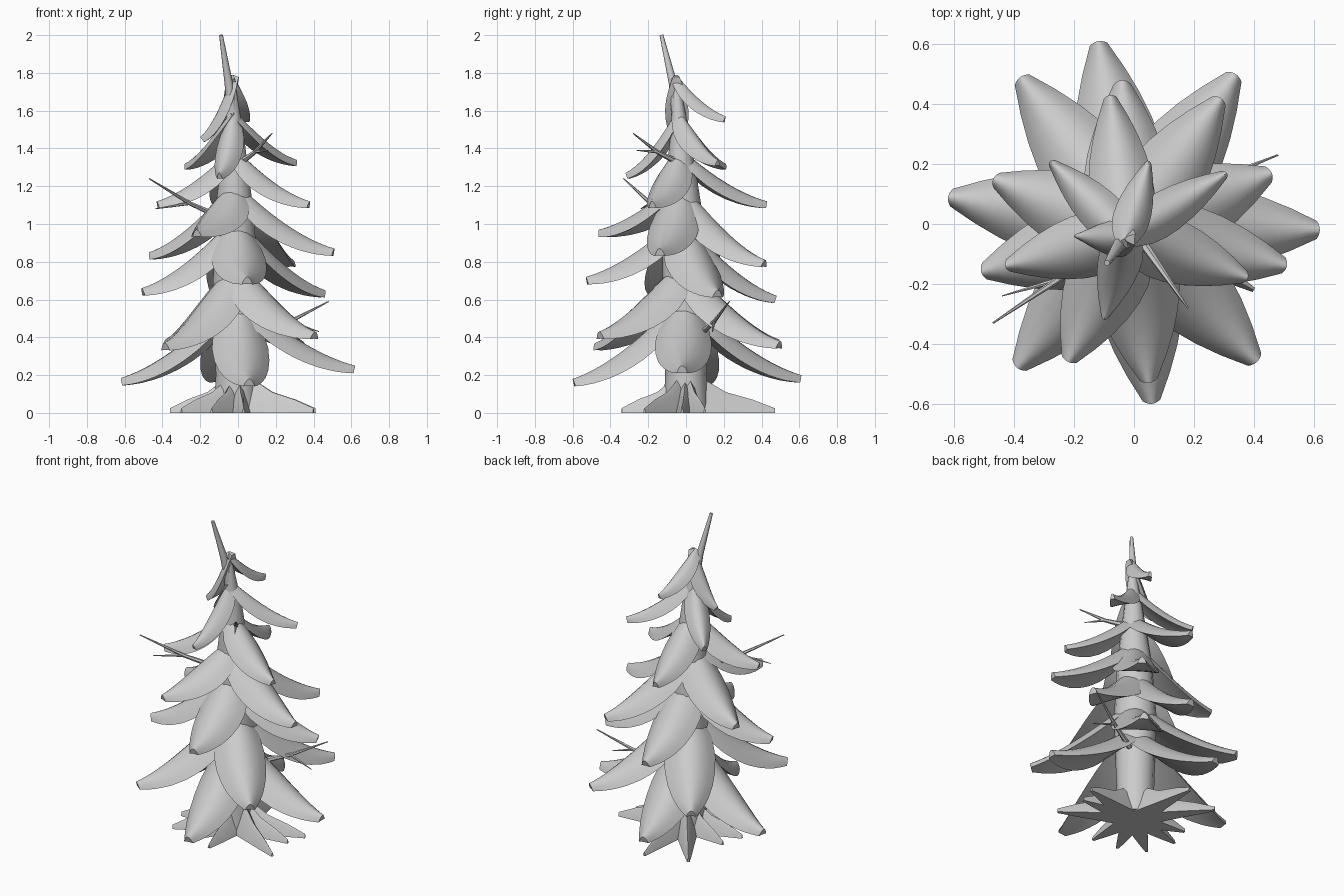
import bpy, bmesh, math
from mathutils import Vector

if "Cube" in bpy.data.objects:
    bpy.data.objects.remove(bpy.data.objects["Cube"])

GREY = bpy.data.materials.new("plain grey")
GREY.diffuse_color = (0.6, 0.6, 0.6, 1)
GREY.use_nodes = True
GREY.node_tree.nodes["Principled BSDF"].inputs["Base Color"].default_value = GREY.diffuse_color


def finish(name, bm, angle=50):
    """Turn a bmesh into a named, smooth shaded object."""
    bmesh.ops.recalc_face_normals(bm, faces=bm.faces)
    mesh = bpy.data.meshes.new(name)
    bm.to_mesh(mesh)
    bm.free()
    obj = bpy.data.objects.new(name, mesh)
    bpy.context.collection.objects.link(obj)
    mesh.materials.append(GREY)
    bpy.ops.object.select_all(action='DESELECT')
    obj.select_set(True)
    bpy.context.view_layer.objects.active = obj
    bpy.ops.object.shade_smooth_by_angle(angle=math.radians(angle))
    return obj


def loft(bm, rings):
    """Skin closed rings of points and cap both ends."""
    loops = [[bm.verts.new(p) for p in ring] for ring in rings]
    for a, b in zip(loops, loops[1:]):
        n = len(a)
        for i in range(n):
            j = (i + 1) % n
            bm.faces.new((a[i], a[j], b[j], b[i]))
    bm.faces.new(loops[0])
    bm.faces.new(loops[-1])


def tube(bm, points, radii, sides=8):
    """Tapered round tube through a few points."""
    pts = [Vector(p) for p in points]
    rings = []
    for i, p in enumerate(pts):
        d = (pts[min(i + 1, len(pts) - 1)] - pts[max(i - 1, 0)]).normalized()
        ref = Vector((1, 0, 0)) if abs(d.x) < 0.8 else Vector((0, 1, 0))
        u = d.cross(ref).normalized()
        v = d.cross(u)
        rings.append([p + radii[i] * (math.cos(k * math.tau / sides) * u
                                      + math.sin(k * math.tau / sides) * v)
                      for k in range(sides)])
    loft(bm, rings)


def sample(table, t):
    """Interpolate an evenly spaced table."""
    f = t * (len(table) - 1)
    i = min(int(f), len(table) - 2)
    return table[i] + (table[i + 1] - table[i]) * (f - i)


WIDTH = [0.3, 0.65, 0.9, 1.0, 0.98, 0.88, 0.71, 0.48, 0.2]


def bough(name, tip, root_z, half_width):
    """Drooping arched blade running from the trunk axis to its tip."""
    k = max(0, root_z - 0.3) / 1.5
    root = Vector((-0.03 * k, -0.05 * k, root_z))
    tip = Vector(tip)
    flat = Vector((tip.x - root.x, tip.y - root.y, 0))
    out = flat.normalized()
    side = Vector((-out.y, out.x, 0))
    drop = root.z - tip.z
    rings, steps, cols = [], 16, 8
    for s in range(steps + 1):
        t = s / steps
        p = root + flat * t
        p.z = tip.z + drop * (0.4 * (1 - t) + 0.6 * (1 - t) ** 1.8)
        slope = -drop * (0.4 + 1.08 * (1 - t) ** 0.8)
        normal = (Vector((0, 0, flat.length)) - out * slope).normalized()
        w = half_width * sample(WIDTH, t)
        depth = 0.028 + 0.45 * w
        ring = []
        for c in range(cols + 1):                      # domed top
            u = -1 + 2 * c / cols
            ring.append(p + side * w * u - normal * depth * u * u)
        for c in range(cols - 1, 0, -1):               # nearly flat underside
            u = -1 + 2 * c / cols
            ring.append(p + side * w * u - normal * depth * (0.93 + 0.07 * u * u))
        rings.append(ring)
    bm = bmesh.new()
    loft(bm, rings)
    finish(name, bm)


# Boughs: (root height, half width, tips) for each tier from the ground up
TIERS = [
    (0.64, 0.15, [(-0.62, 0.09, 0.185), (0.06, -0.60, 0.18),
                  (0.62, -0.02, 0.25), (-0.12, 0.61, 0.20)]),
    (0.82, 0.15, [(-0.39, -0.48, 0.37), (0.41, -0.46, 0.43),
                  (0.34, 0.50, 0.38), (-0.38, 0.49, 0.39)]),
    (1.05, 0.145, [(-0.51, -0.16, 0.66), (0.05, -0.53, 0.72),
                   (0.46, 0.17, 0.65), (-0.04, 0.48, 0.62)]),
    (1.23, 0.135, [(0.51, -0.14, 0.87), (0.29, 0.42, 0.81),
                   (-0.47, 0.15, 0.85), (-0.22, -0.46, 0.97)]),
    (1.41, 0.108, [(-0.43, -0.14, 1.12), (0.38, -0.18, 1.12),
                   (-0.08, 0.43, 1.12)]),
    (1.61, 0.073, [(-0.28, 0.21, 1.32), (0.31, 0.17, 1.34),
                   (-0.10, -0.32, 1.27)]),
    (1.79, 0.062, [(-0.20, -0.04, 1.46), (0.05, 0.21, 1.57)]),
]
for tier, (root_z, half_width, tips) in enumerate(TIERS, 1):
    for n, tip in enumerate(tips, 1):
        bough(f"bough_{tier}_{n}", tip, root_z, half_width)

# Trunk, bending gently towards the spire
bm = bmesh.new()
tube(bm, [(-0.01, 0, 0.01), (-0.01, 0, 0.2), (-0.01, 0, 0.7), (-0.02, -0.02, 1.1),
          (-0.02, -0.03, 1.45), (-0.03, -0.05, 1.75)],
     [0.12, 0.11, 0.125, 0.1, 0.055, 0.015], 14)
finish("trunk", bm)

# Bare spire
bm = bmesh.new()
tube(bm, [(-0.03, -0.05, 1.6), (-0.05, -0.07, 1.75), (-0.09, -0.13, 2.0)],
     [0.028, 0.022, 0.01], 8)
finish("spire", bm)

# Roots: ridged wedges lying flat on the ground
ROOTS = [(-0.29, 0.39), (-0.03, 0.47), (0.41, 0.10), (0.37, -0.02), (0.40, -0.22),
         (0.03, -0.34), (-0.14, -0.32), (-0.30, -0.24), (-0.36, -0.06), (-0.32, 0.08)]
for n, (x, y) in enumerate(ROOTS, 1):
    tip = Vector((x, y, 0))
    side = Vector((-y, x, 0)).normalized()
    rings = []
    for t, w, h in ((0.0, 0.065, 0.23), (0.25, 0.062, 0.165), (0.45, 0.047, 0.11),
                    (0.75, 0.027, 0.07), (1.0, 0.008, 0.025)):
        c = tip * t
        up = Vector((0, 0, h))
        rings.append([c - side * w, c + side * w,
                      c + side * w * 0.35 + up * 0.8, c + up,
                      c - side * w * 0.35 + up * 0.8])
    bm = bmesh.new()
    loft(bm, rings)
    finish(f"root_{n}", bm, 35)

# Dead twigs: a main stem with a thinner fork
TWIGS = [((-0.08, -0.07, 1.03), (-0.47, -0.33, 1.24), (-0.44, -0.24, 1.08)),
         ((0.02, -0.05, 1.33), (0.18, -0.28, 1.48), (0.16, -0.26, 1.39)),
         ((0.10, 0.08, 0.42), (0.48, 0.23, 0.59), (0.43, 0.14, 0.43))]
for n, (start, end, fork) in enumerate(TWIGS, 1):
    a, b, f = Vector(start), Vector(end), Vector(fork)
    mid = a.lerp(b, 0.45) - Vector((0, 0, 0.015))
    bm = bmesh.new()
    tube(bm, [a, mid, b], [0.017, 0.011, 0.003], 6)
    tube(bm, [mid, mid.lerp(f, 0.5), f], [0.009, 0.006, 0.002], 6)
    finish(f"twig_{n}", bm)
